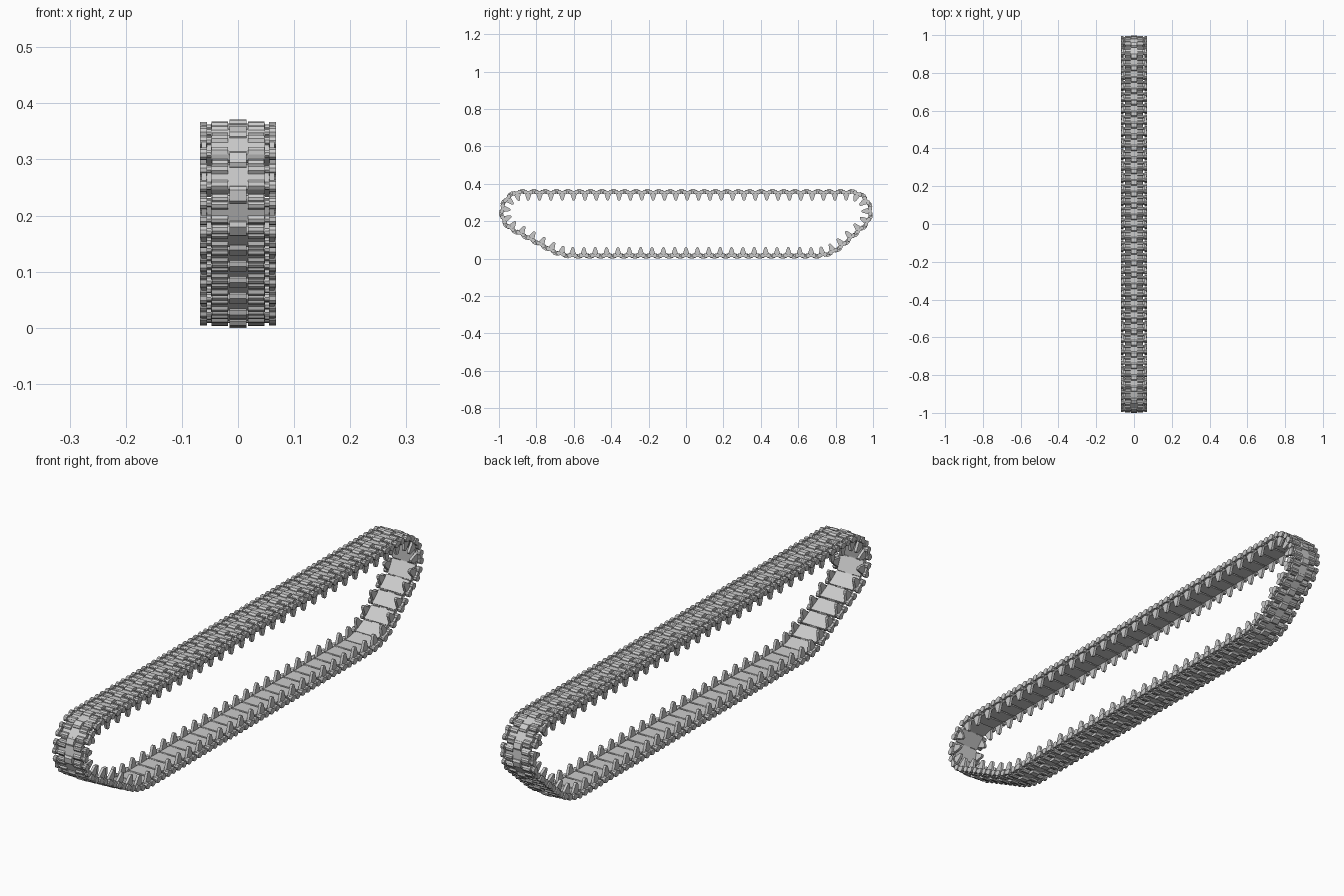
import bpy, bmesh, math
from mathutils import Matrix, Vector

if "Cube" in bpy.data.objects:
    bpy.data.objects.remove(bpy.data.objects["Cube"])

# Track loop: wheels (y, z, radius) the belt wraps round, counter-clockwise seen from the right
WHEELS = [(-0.60, 0.276, 0.26), (0.69, 0.236, 0.22), (0.879, 0.25, 0.105), (-0.879, 0.25, 0.105)]
PITCH = 0.061


def loop_points():
    n = len(WHEELS)
    out = []
    for i in range(n):
        (ay, az, ar), (by, bz, br) = WHEELS[i], WHEELS[(i + 1) % n]
        dist = math.hypot(by - ay, bz - az)
        out.append(math.atan2(bz - az, by - ay) - math.pi / 2 + math.asin((ar - br) / dist))
    pts = []
    for i, (y, z, r) in enumerate(WHEELS):
        a0 = out[i - 1]
        sweep = (out[i] - a0) % (2 * math.pi)
        for k in range(33):
            a = a0 + sweep * k / 32
            pts.append(Vector((0, y + r * math.cos(a), z + r * math.sin(a))))
    return pts


PTS = loop_points()
SEGS = [(a, b, (b - a).length) for a, b in zip(PTS, PTS[1:] + PTS[:1])]
TOTAL = sum(s[2] for s in SEGS)
COUNT = round(TOTAL / PITCH)
P = TOTAL / COUNT


def at(s):
    s %= TOTAL
    for a, b, d in SEGS:
        if s <= d and d > 0:
            return a.lerp(b, s / d)
        s -= d
    return PTS[0]


def frame(s):
    # local x = width, y = along the belt, z = outward
    a, b = at(s - P * 0.4), at(s + P * 0.4)
    t = (b - a).normalized()
    o = at(s)
    m = Matrix(((-1, 0, 0, o.x), (0, t.y, t.z, o.y), (0, t.z, -t.y, o.z), (0, 0, 0, 1)))
    return m


def prism(bm, prof, x0, x1, mirror=False):
    for sgn in ((1, -1) if mirror else (1,)):
        a = [bm.verts.new((sgn * x0, t, n)) for t, n in prof]
        b = [bm.verts.new((sgn * x1, t, n)) for t, n in prof]
        bm.faces.new(a)
        bm.faces.new(b[::-1])
        for i in range(len(prof)):
            j = (i + 1) % len(prof)
            bm.faces.new((a[i], b[i], b[j], a[j]))


def disc(t, n, r, sides=10):
    return [(t + r * math.cos(2 * math.pi * (k + .5) / sides),
             n + r * math.sin(2 * math.pi * (k + .5) / sides)) for k in range(sides)]


def belt(name, build, shift=0.0):
    part = bmesh.new()
    build(part)
    bmesh.ops.recalc_face_normals(part, faces=part.faces)
    tmp = bpy.data.meshes.new("part")
    part.to_mesh(tmp)
    part.free()
    bm = bmesh.new()
    for i in range(COUNT):
        start = len(bm.verts)
        bm.from_mesh(tmp)
        bm.verts.ensure_lookup_table()
        bmesh.ops.transform(bm, matrix=frame(i * P + shift), verts=bm.verts[start:])
    me = bpy.data.meshes.new(name)
    bm.to_mesh(me)
    bm.free()
    bpy.data.meshes.remove(tmp)
    bpy.context.collection.objects.link(bpy.data.objects.new(name, me))


def shoe(bm):
    # shoe plate with bevelled outer rim
    prism(bm, [(-.027, -.010), (.027, -.010), (.028, -.004), (.022, .007),
               (-.022, .007), (-.028, -.004)], -.048, .048)
    # raised grouser bars, split around the centre
    for t in (-.014, .014):
        prism(bm, disc(t, .003, .0095, 8), .018, .047, True)
    # rounded knuckles at both ends
    prism(bm, disc(.024, 0, .0095), -.015, .015)
    prism(bm, disc(-.024, 0, .0095), .018, .046, True)


def centre_block(bm):
    # centre connector bridging two shoes
    prism(bm, [(-.016, -.006), (.016, -.006), (.016, .010), (.010, .016),
               (-.010, .016), (-.016, .010)], -.015, .015)


def connectors(bm):
    # end caps on each pin and the bar between them
    for t in (-P / 4, P / 4):
        prism(bm, disc(t, 0, .0115), .055, .0675, True)
        prism(bm, disc(t, 0, .007, 8), .046, .056, True)
    prism(bm, [(-P / 4, -.007), (P / 4, -.007), (P / 4, .007), (-P / 4, .007)], .056, .065, True)


def horns(bm):
    # tapered guide horns along both edges, pointing inward
    prism(bm, [(-.018, -.004), (-.015, -.016), (-.007, -.041), (-.003, -.045), (.003, -.045),
               (.007, -.041), (.015, -.016), (.018, -.004)], .047, .057, True)


belt("track_shoes", shoe)
belt("centre_connectors", centre_block, P / 2)
belt("end_connectors", connectors)
belt("guide_horns", horns)
